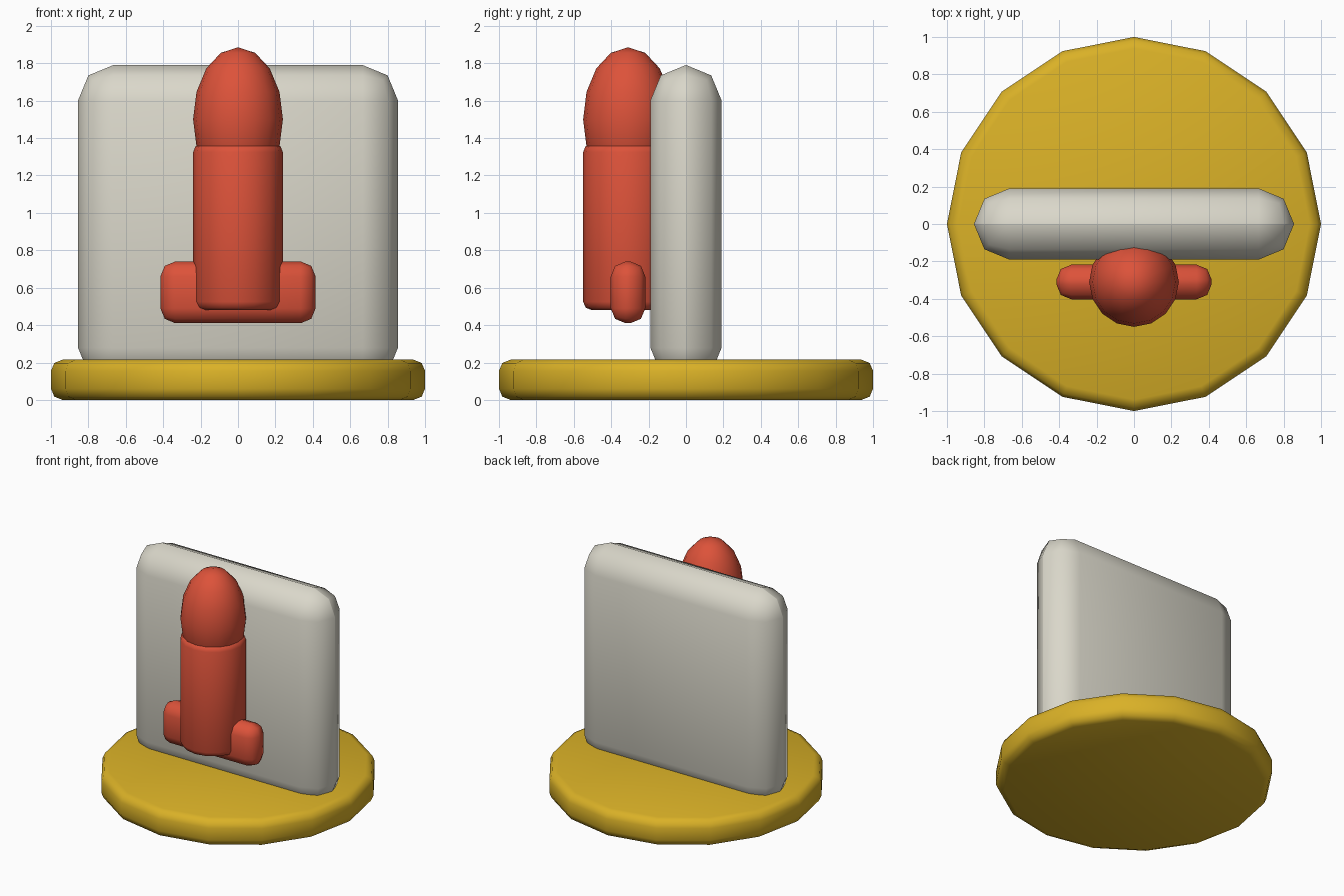
import bpy, math

if "Cube" in bpy.data.objects:
    bpy.data.objects.remove(bpy.data.objects["Cube"])


def material(name, rgb):
    m = bpy.data.materials.new(name)
    m.diffuse_color = (*rgb, 1.0)
    m.use_nodes = True
    m.node_tree.nodes["Principled BSDF"].inputs["Base Color"].default_value = m.diffuse_color
    return m


gold = material("gold", (0.70, 0.44, 0.02))
stone = material("pale_stone", (0.70, 0.68, 0.59))
red = material("red", (0.72, 0.085, 0.042))


def finish(name, mat, bevel=0.0, angle=50):
    # Name, colour, round the edges and smooth the active object
    ob = bpy.context.active_object
    ob.name = name
    ob.data.materials.append(mat)
    bpy.ops.object.transform_apply(location=False, rotation=False, scale=True)
    if bevel:
        mod = ob.modifiers.new("rounding", 'BEVEL')
        mod.width = bevel
        mod.segments = 2
        mod.limit_method = 'ANGLE'
        mod.angle_limit = math.radians(30)
        bpy.ops.object.modifier_apply(modifier=mod.name)
    bpy.ops.object.shade_smooth_by_angle(angle=math.radians(angle))
    return ob


def box(name, mat, size, centre, bevel):
    bpy.ops.mesh.primitive_cube_add(size=1, location=centre)
    bpy.context.active_object.scale = size
    return finish(name, mat, bevel)


def drum(name, mat, radius, z0, z1, y, bevel):
    bpy.ops.mesh.primitive_cylinder_add(vertices=16, radius=radius, depth=z1 - z0,
                                        location=(0, y, (z0 + z1) / 2))
    return finish(name, mat, bevel)


# Round base and upright slab
drum("base", gold, 1.0, 0.0, 0.215, 0.0, 0.06)
box("slab", stone, (1.71, 0.38, 1.70), (0, 0, 0.94), 0.188)

# Rocket on the front of the slab: body, fin bar and nose
Y = -0.31
drum("rocket_body", red, 0.24, 0.48, 1.37, Y, 0.045)
box("rocket_fins", red, (0.83, 0.185, 0.33), (0, Y, 0.575), 0.08)
bpy.ops.mesh.primitive_uv_sphere_add(segments=16, ring_count=8, radius=1,
                                     location=(0, Y, 1.50))
bpy.context.active_object.scale = (0.24, 0.24, 0.385)
finish("rocket_nose", red)
